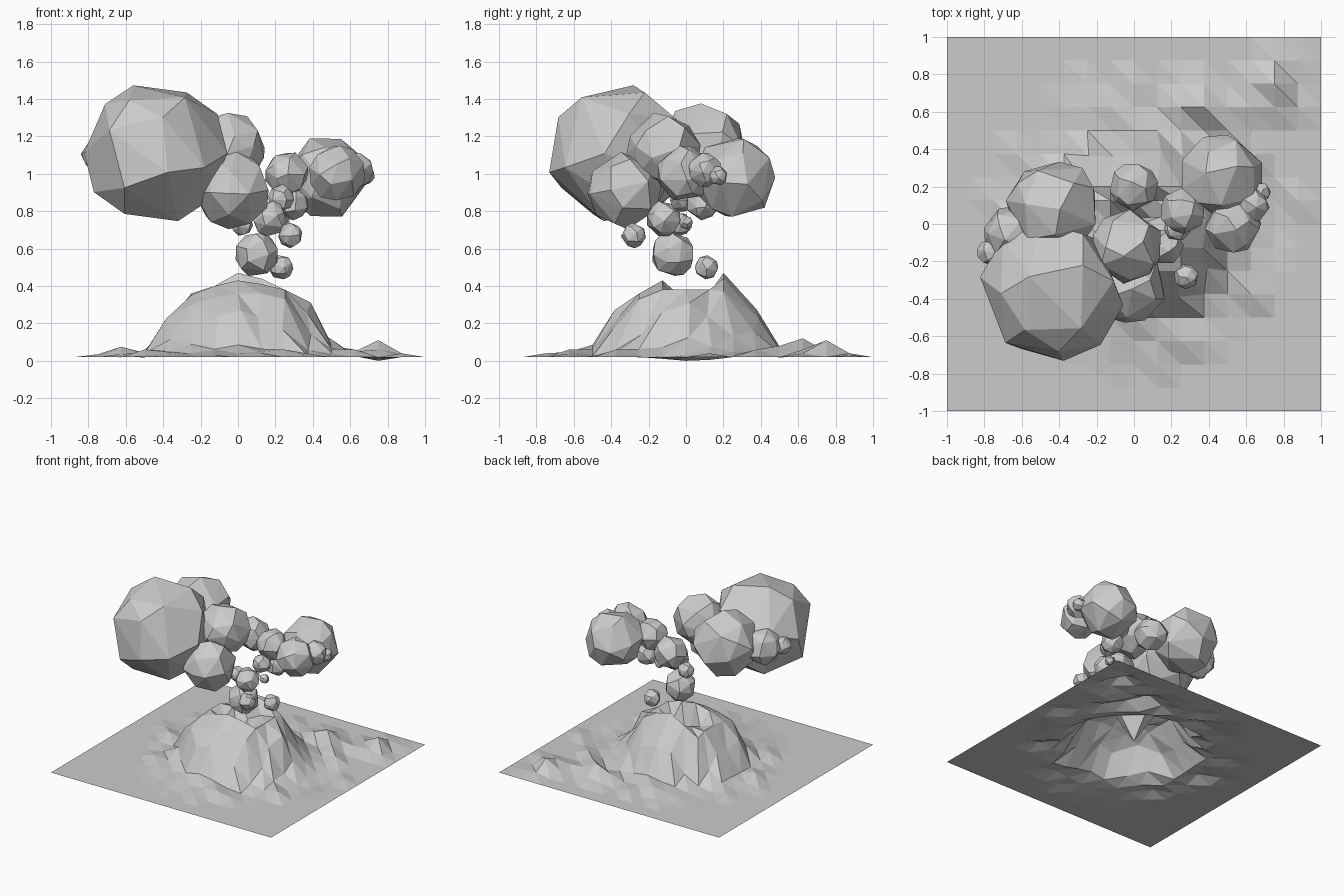
import bpy, bmesh, math, random
from mathutils import Euler

random.seed(7)
if "Cube" in bpy.data.objects:
    bpy.data.objects.remove(bpy.data.objects["Cube"])

# Single stone grey
grey = bpy.data.materials.new("stone_grey")
grey.use_nodes = True
COLOUR = (0.6, 0.6, 0.6, 1)
grey.diffuse_color = COLOUR
grey.node_tree.nodes["Principled BSDF"].inputs["Base Color"].default_value = COLOUR


def finish(name, bm):
    mesh = bpy.data.meshes.new(name)
    bm.to_mesh(mesh)
    bm.free()
    mesh.materials.append(grey)
    obj = bpy.data.objects.new(name, mesh)
    bpy.context.collection.objects.link(obj)
    return obj


# Radius and height of the slopes, from below the rim to the plain
PROFILE = [(0, 0.4), (0.25, 0.37), (0.38, 0.27), (0.45, 0.13),
           (0.52, 0.05), (0.62, 0.03), (0.75, 0.02), (2, 0.02)]

# Crater floor and rim heights, rows from front to back
CRATER = [(0.30, 0.34, 0.36, 0.36, 0.33),
          (0.35, 0.40, 0.43, 0.41, 0.38),
          (0.36, 0.32, 0.13, 0.30, 0.38),
          (0.36, 0.37, 0.30, 0.36, 0.38),
          (0.33, 0.40, 0.47, 0.44, 0.37)]

# Foothill peaks and one hollow: column, row, height
HILLS = {(6, 6): 0.11, (5, 6): 0.05, (6, 5): 0.06, (5, 5): 0.05, (7, 5): 0.04,
         (6, 7): 0.04, (7, 7): 0.03, (3, 5): 0.12, (2, 5): 0.07, (4, 5): 0.06,
         (4, 4): 0.08, (3, 6): 0.05, (2, 6): 0.04, (0, 6): 0.05, (-2, 6): 0.04,
         (-1, 5): 0.07, (-2, 5): 0.05, (5, 3): 0.06, (5, -3): 0.06, (-5, 3): 0.04,
         (-5, 0): 0.075, (-6, 1): 0.035, (2, -5): 0.06, (1, -6): 0.04,
         (-1, -6): 0.03, (-4, -3): 0.06, (7, 1): 0.04, (6, 0): 0.0, (6, 1): 0.005}


def slope_height(r):
    for (r0, z0), (r1, z1) in zip(PROFILE, PROFILE[1:]):
        if r <= r1:
            return z0 + (z1 - z0) * (r - r0) / (r1 - r0)


# Terrain sheet: a square grid pulled up into a ragged crater cone
HALF = 8
bm = bmesh.new()
grid = {}
for i in range(-HALF, HALF + 1):
    for j in range(-HALF, HALF + 1):
        x, y = i / HALF, j / HALF
        r = math.hypot(x - 0.02, y)
        z = slope_height(r)
        if abs(i) <= 2 and abs(j) <= 2:
            z = CRATER[j + 2][i + 2]
            if j == 2:  # the back rim leans in
                y -= 0.05
        elif r < 0.5:  # gullies down the slopes
            z += 0.03 * math.cos(7 * math.atan2(y, x)) + random.uniform(-0.02, 0.01)
            x += random.uniform(-0.02, 0.02)
            y += random.uniform(-0.02, 0.02)
        elif r < 0.75:
            z += random.uniform(-0.01, 0.02)
        z = HILLS.get((i, j), z)
        grid[i, j] = bm.verts.new((x, y, z))
for i in range(-HALF, HALF):
    for j in range(-HALF, HALF):
        a, b = grid[i, j], grid[i + 1, j]
        c, d = grid[i + 1, j + 1], grid[i, j + 1]
        bm.faces.new((a, b, d))
        bm.faces.new((b, c, d))
finish("crater_terrain", bm)

# Smoke puffs: x, y, z, radius
PUFFS = {
    "left_cloud": [(-0.44, -0.36, 1.11, 0.37), (-0.43, 0.09, 1.12, 0.245),
                   (-0.66, -0.05, 1.1, 0.14), (-0.77, -0.15, 1.1, 0.067),
                   (-0.04, -0.12, 1.13, 0.19), (-0.03, -0.33, 0.91, 0.195)],
    "right_cloud": [(0.47, 0.26, 0.98, 0.215), (0.53, -0.01, 1.0, 0.145),
                    (0.63, 0.1, 1.02, 0.09), (0.68, 0.17, 0.99, 0.05),
                    (0.26, 0.07, 1.0, 0.117), (0, 0.2, 0.97, 0.125)],
    "rising_smoke": [(0.1, -0.07, 0.57, 0.117), (0.17, -0.12, 0.76, 0.093),
                     (0.23, -0.02, 0.87, 0.07), (0.29, 0.09, 0.84, 0.085),
                     (0.28, -0.28, 0.67, 0.064), (0.23, 0.11, 0.5, 0.063),
                     (0.02, -0.03, 0.73, 0.06), (0.24, 0, 0.74, 0.036)],
}
for group, balls in PUFFS.items():
    for n, (x, y, z, r) in enumerate(balls, 1):
        bm = bmesh.new()
        bmesh.ops.create_icosphere(bm, subdivisions=2, radius=r * 1.02)
        puff = finish(f"{group}_puff_{n}", bm)
        puff.location = (x, y, z)
        puff.rotation_euler = Euler([random.uniform(0, math.tau) for _ in range(3)])
        # Fewer, broader facets
        puff.modifiers.new("broad_facets", "DECIMATE").ratio = 0.55
